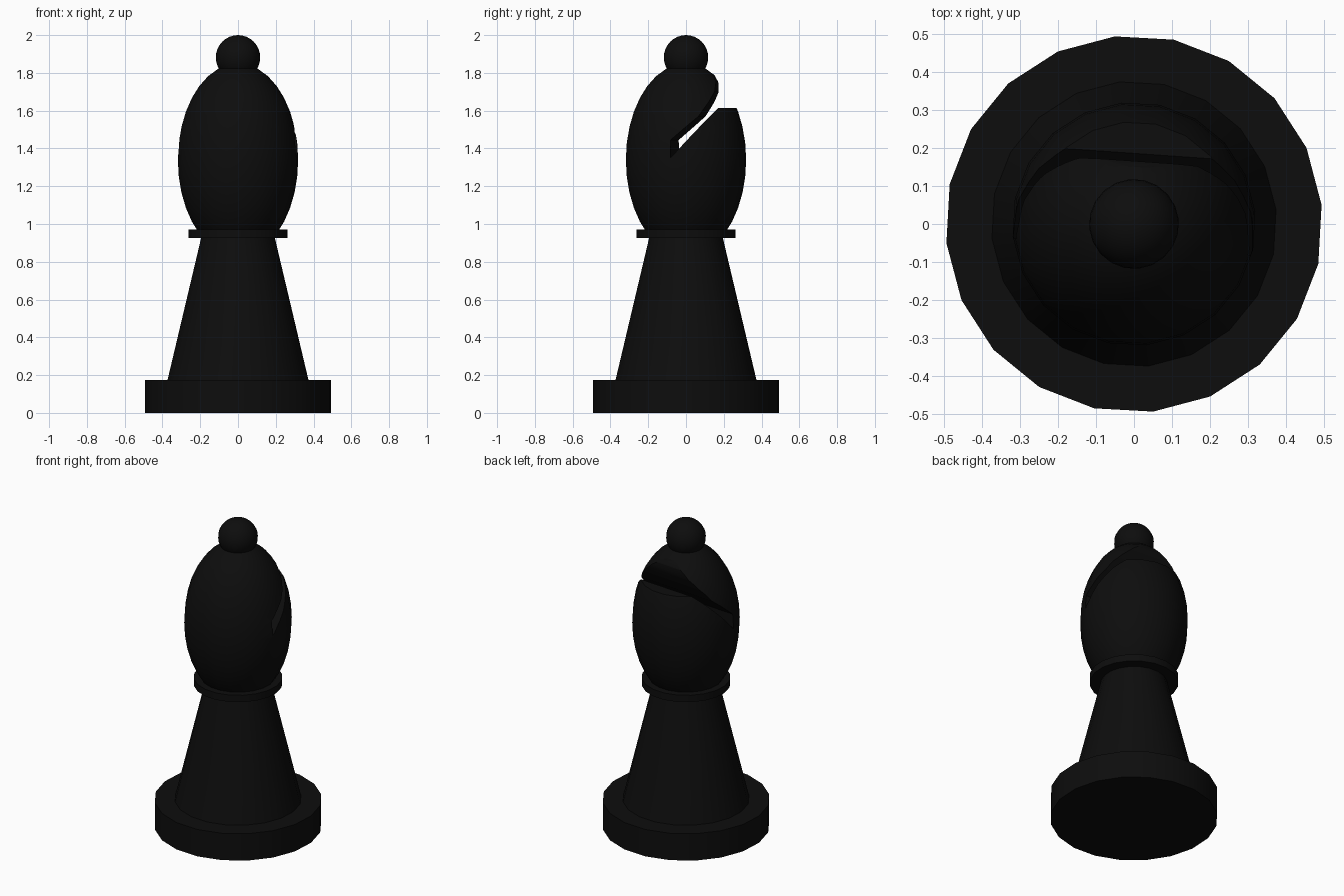
import bpy, bmesh
from math import radians

old = bpy.data.objects.get("Cube")
if old:
    bpy.data.objects.remove(old, do_unlink=True)

SIDES = 20
TURN = radians(5.8)

black = bpy.data.materials.new("matte black")
black.use_nodes = True
black.diffuse_color = (0.004, 0.004, 0.004, 1)
black.node_tree.nodes["Principled BSDF"].inputs["Base Color"].default_value = (0.004, 0.004, 0.004, 1)


def finish(name, angle=35):
    ob = bpy.context.object
    ob.name = name
    ob.data.materials.append(black)
    bpy.ops.object.transform_apply(location=False, rotation=True, scale=True)
    bpy.ops.object.shade_smooth_by_angle(angle=radians(angle))
    return ob


def turned(name, z0, z1, r0, r1):
    bpy.ops.mesh.primitive_cone_add(vertices=SIDES, radius1=r0, radius2=r1, depth=z1 - z0,
                                    location=(0, 0, (z0 + z1) / 2), rotation=(0, 0, TURN))
    return finish(name)


def ball(name, z, r, height, rings):
    bpy.ops.mesh.primitive_uv_sphere_add(segments=SIDES, ring_count=rings, radius=1,
                                         location=(0, 0, z), rotation=(0, 0, TURN))
    bpy.context.object.scale = (r, r, height)
    return finish(name)


# Turned lower parts
turned("base", 0, 0.175, 0.495, 0.495)
turned("stem", 0.17, 0.935, 0.376, 0.194)
turned("collar", 0.925, 0.97, 0.263, 0.263)

# Egg-shaped head and its finial
head = ball("head", 1.34, 0.32, 0.51, 18)
ball("finial", 1.882, 0.118, 0.118, 16)

# Slanted slot with a flat shelf behind it, as a profile extruded across the head
slot = [(-0.06, 1.35), (0.185, 1.615), (0.45, 1.615), (0.45, 1.80), (0.145, 1.80),
        (0.165, 1.75), (0.163, 1.70), (0.135, 1.645), (0.085, 1.57), (-0.06, 1.445)]
bm = bmesh.new()
face = bm.faces.new([bm.verts.new((-0.5, y, z)) for y, z in slot])
side = bmesh.ops.extrude_face_region(bm, geom=[face])["geom"]
bmesh.ops.translate(bm, vec=(1, 0, 0), verts=[v for v in side if isinstance(v, bmesh.types.BMVert)])
bmesh.ops.recalc_face_normals(bm, faces=bm.faces)
mesh = bpy.data.meshes.new("slot_cutter")
bm.to_mesh(mesh)
bm.free()
mesh.materials.append(black)
cutter = bpy.data.objects.new("slot_cutter", mesh)
cutter.rotation_euler.z = radians(-4)
cutter.hide_render = True
bpy.context.collection.objects.link(cutter)
bpy.context.view_layer.update()

# Cut the head, then drop the cutter
cut = head.modifiers.new("slot", "BOOLEAN")
cut.operation = "DIFFERENCE"
cut.solver = "EXACT"
cut.object = cutter
bpy.ops.object.select_all(action="DESELECT")
head.select_set(True)
bpy.context.view_layer.objects.active = head
bpy.ops.object.modifier_apply(modifier=cut.name)
bpy.data.objects.remove(cutter, do_unlink=True)
bpy.ops.object.shade_smooth_by_angle(angle=radians(30))
